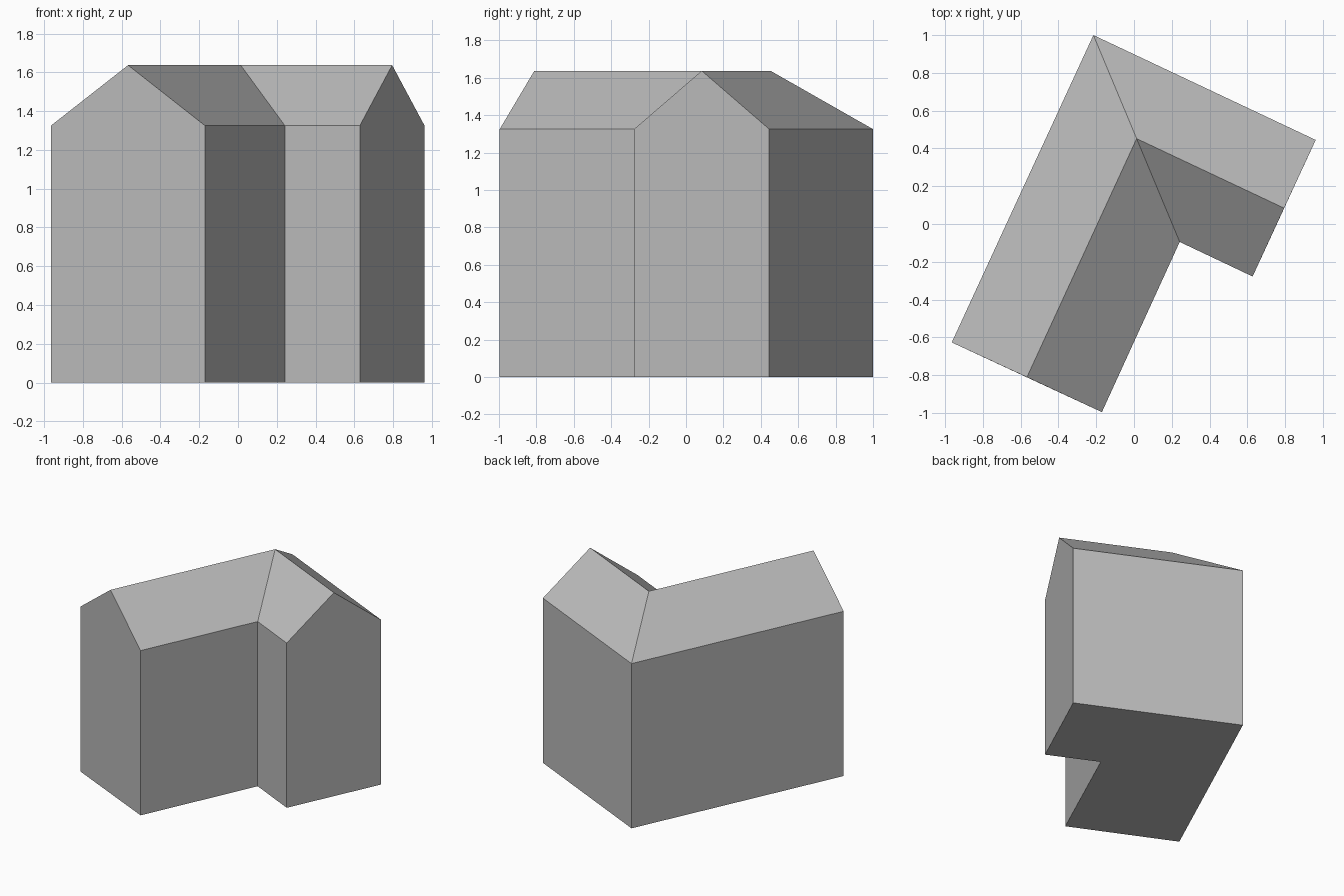
import bpy

cube = bpy.data.objects.get("Cube")
if cube:
    bpy.data.objects.remove(cube, do_unlink=True)

EAVE, RIDGE = 1.325, 1.637

# Plan of the L-shaped house: outer corner, ridge and inner corner at each station
stations = [
    ((-0.965, -0.627), (-0.567, -0.811), (-0.17, -0.996)),   # long wing gable
    ((-0.215, 1.0), (0.014, 0.452), (0.242, -0.095)),        # mitred bend
    ((0.962, 0.445), (0.795, 0.084), (0.628, -0.278)),       # short wing gable
]

grey = bpy.data.materials.new("light grey")
grey.use_nodes = True
colour = (0.5, 0.5, 0.5, 1)
grey.diffuse_color = colour
grey.node_tree.nodes["Principled BSDF"].inputs["Base Color"].default_value = colour

# Cross-section ring at each station: base, eave, ridge, eave, base
points = []
for outer, ridge, inner in stations:
    points += [(*outer, 0), (*outer, EAVE), (*ridge, RIDGE), (*inner, EAVE), (*inner, 0)]


def strips(sides):
    """Quads joining neighbouring rings along the chosen profile sides."""
    return [(r + i, r + (i + 1) % 5, r + 5 + (i + 1) % 5, r + 5 + i)
            for r in (0, 5) for i in sides]


def add_part(name, faces):
    used = sorted({i for f in faces for i in f})
    mesh = bpy.data.meshes.new(name)
    mesh.from_pydata([points[i] for i in used], [],
                     [[used.index(i) for i in f] for f in faces])
    mesh.materials.append(grey)
    obj = bpy.data.objects.new(name, mesh)
    bpy.context.collection.objects.link(obj)


# Walls with floor and pentagonal gable ends
gables = [tuple(reversed(range(5))), tuple(range(10, 15))]
add_part("walls", strips((0, 3, 4)) + gables)

# Pitched roof with hip and valley at the bend
add_part("roof", strips((1, 2)))
